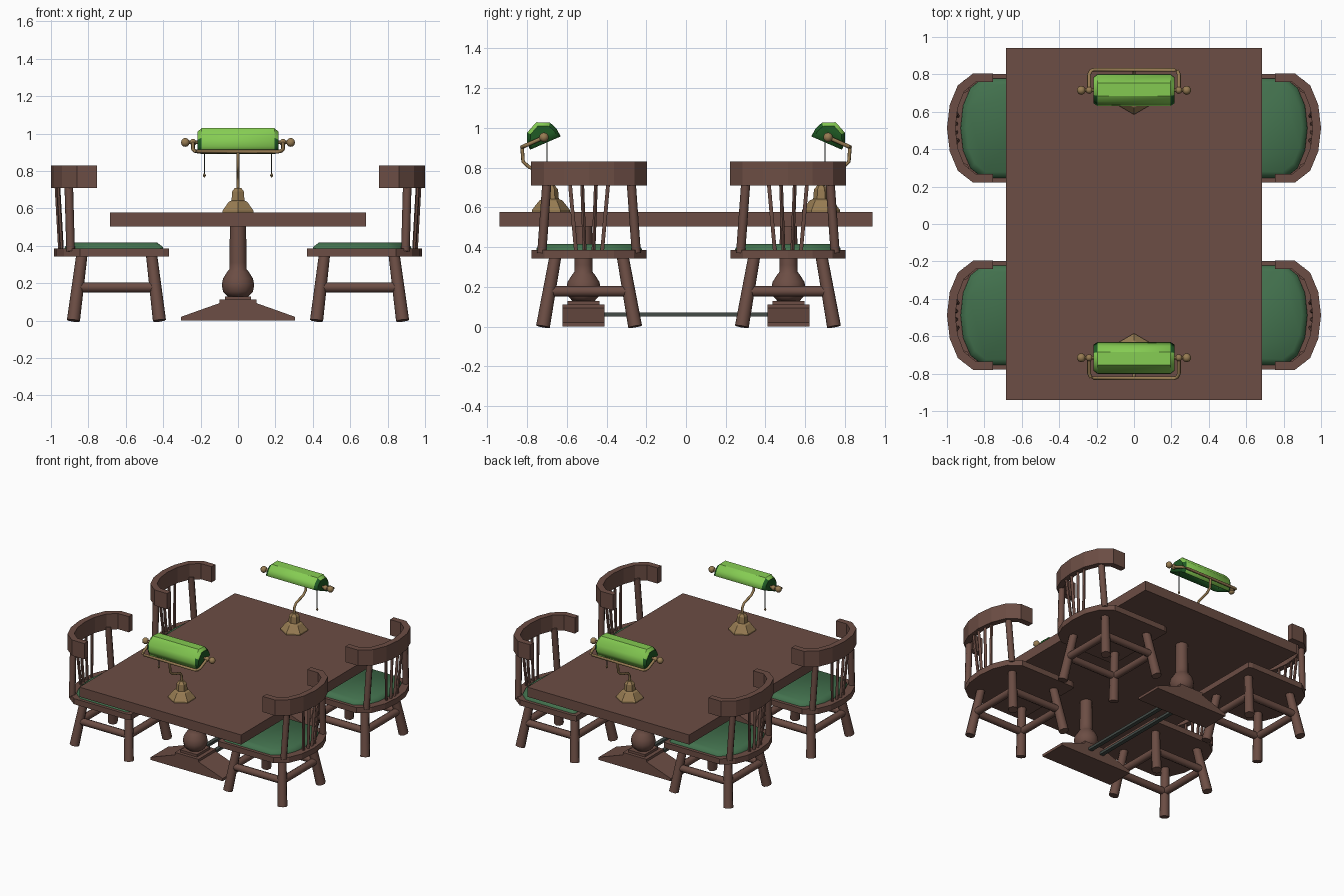
import bpy, bmesh, math
from mathutils import Vector, Matrix

if "Cube" in bpy.data.objects:
    bpy.data.objects.remove(bpy.data.objects["Cube"])


def mat(name, *rgb):
    m = bpy.data.materials.new(name)
    m.diffuse_color = (*rgb, 1)
    m.use_nodes = True
    m.node_tree.nodes["Principled BSDF"].inputs["Base Color"].default_value = m.diffuse_color
    return m


WOOD = mat("brown wood", 0.150, 0.075, 0.058)
CUSHION = mat("cushion green", 0.055, 0.165, 0.075)
GLASS = mat("bright green glass", 0.235, 0.60, 0.085)
GLASS_DARK = mat("dark green glass", 0.014, 0.105, 0.018)
BRASS = mat("brass", 0.31, 0.20, 0.085)
IRON = mat("dark iron", 0.055, 0.07, 0.062)
PLACE = Matrix()  # placement of the group being built


def finish(name, bm, mats, smooth=None):
    bmesh.ops.recalc_face_normals(bm, faces=bm.faces)
    me = bpy.data.meshes.new(name)
    bm.to_mesh(me)
    bm.free()
    ob = bpy.data.objects.new(name, me)
    for m in mats:
        me.materials.append(m)
    ob.matrix_world = PLACE.copy()
    bpy.context.collection.objects.link(ob)
    if smooth:
        bpy.ops.object.select_all(action='DESELECT')
        bpy.context.view_layer.objects.active = ob
        ob.select_set(True)
        bpy.ops.object.shade_smooth_by_angle(angle=math.radians(smooth))
    return ob


def loft(name, rings, m, smooth=None):
    """Skin closed rings of points and cap both ends."""
    bm = bmesh.new()
    vs = [[bm.verts.new(p) for p in r] for r in rings]
    n = len(vs[0])
    for a, b in zip(vs, vs[1:]):
        for i in range(n):
            j = (i + 1) % n
            bm.faces.new((a[i], a[j], b[j], b[i]))
    bm.faces.new(vs[0][::-1])
    bm.faces.new(vs[-1])
    return finish(name, bm, [m], smooth)


def prism(name, outline, z0, z1, m):
    return loft(name, [[(x, y, z) for x, y in outline] for z in (z0, z1)], m)


def box(name, x, y, z, m):
    return prism(name, [(x[0], y[0]), (x[1], y[0]), (x[1], y[1]), (x[0], y[1])], *z, m)


def lathe(name, x, y, profile, sides, m, smooth=None, turn=0.0):
    ang = [turn + 2 * math.pi * i / sides for i in range(sides)]
    return loft(name, [[(x + r * math.cos(a), y + r * math.sin(a), z) for a in ang]
                       for r, z in profile], m, smooth)


def tube(name, pts, r, m, sides=8, r_end=None, smooth=60):
    """Round bar through a list of points, optionally tapered."""
    pts = [Vector(p) for p in pts]
    rings = []
    for i, p in enumerate(pts):
        t = (pts[min(i + 1, len(pts) - 1)] - pts[max(i - 1, 0)]).normalized()
        side = Vector((1, 0, 0)) if abs(t.x) < 0.75 else Vector((0, 0, 1))
        u = (side - t * side.dot(t)).normalized()
        v = t.cross(u)
        rr = r + ((r_end if r_end else r) - r) * i / (len(pts) - 1)
        rings.append([p + rr * (u * math.cos(a) + v * math.sin(a))
                      for a in (2 * math.pi * k / sides for k in range(sides))])
    return loft(name, rings, m, smooth)


def ball(name, p, r, m):
    bm = bmesh.new()
    bmesh.ops.create_uvsphere(bm, u_segments=10, v_segments=6, radius=r,
                              matrix=Matrix.Translation(p))
    return finish(name, bm, [m], 60)


def both(half):
    """Complete a half outline (y > 0, ending on the axis) by mirroring in y."""
    return half + [(x, -y) for x, y in half[::-1] if y > 0]


# Table top, pedestals and the two iron stretchers
box("table_top", (-.685, .685), (-.94, .94), (.503, .577), WOOD)
for y in (-.516, .516):
    foot = [(-.305, 0), (.305, 0), (.305, .02), (.1, .093), (.1, .112), (-.1, .112),
            (-.1, .093), (-.305, .02)]
    loft("pedestal_foot", [[(x, y + d, z) for x, z in foot] for d in (-.105, .105)], WOOD)
    box("pedestal_plinth", (-.07, .07), (y - .08, y + .08), (.11, .13), WOOD)
    lathe("pedestal_column", 0, y, [(.055, .128), (.08, .155), (.087, .19), (.08, .225),
          (.058, .26), (.046, .275), (.046, .31), (.043, .51)], 12, WOOD, 50)
for x in (-.05, .05):
    box("iron_stretcher", (x - .015, x + .015), (-.42, .42), (.05, .07), IRON)


def chair():
    # seat and padded cushion
    prism("seat", both([(.37, .28), (.40, .29), (.845, .29), (.93, .225), (.972, .125),
                        (.985, 0)]), .342, .385, WOOD)
    pad = both([(.40, .255), (.42, .267), (.81, .267), (.875, .215), (.915, .12), (.928, 0)])
    loft("cushion", [[(.67 + (x - .67) * k, y * k, z) for x, y in pad]
                     for k, z in ((1, .38), (.99, .395), (.88, .417))], CUSHION, 60)
    # curved back rail
    outer = [(.755, .292), (.86, .292), (.942, .228), (.985, .125), (1.0, 0)]
    inner = [(.755, .247), (.845, .247), (.908, .195), (.943, .105), (.955, 0)]
    ring = outer + [(x, -y) for x, y in outer[-2::-1]]
    ring += [(x, -y) for x, y in inner[:-1]] + inner[::-1]
    prism("back_rail", ring, .71, .83, WOOD)
    for s in (-1, 1):
        # posts, spindles and legs
        tube("back_post", [(.895, s * .238, .37), (.905, s * .212, .73)], .023, WOOD)
        for lo, hi, x in ((.065, .097, .95), (.022, .035, .958)):
            tube("back_spindle", [(x - .008, s * lo, .37), (x + .012, s * hi, .73)], .011, WOOD, 6)
        tube("front_leg", [(.42, s * .232, 0), (.462, s * .17, .35)], .035, WOOD, 8, .03)
        tube("back_leg", [(.88, s * .232, 0), (.835, s * .17, .35)], .035, WOOD, 8, .03)
        tube("side_stretcher", [(.44, s * .2, .178), (.858, s * .2, .178)], .027, WOOD)
    for x in (.441, .857):
        tube("cross_stretcher", [(x, -.2, .178), (x, .2, .178)], .027, WOOD)


def shade():
    # tilted half-round glass shade, open below, with dark lining and ends
    prof = [(-.084, 0), (-.08, .045), (-.062, .085), (0, .114), (.062, .085), (.082, .045), (.084, 0)]
    bm = bmesh.new()
    rows = []
    for x, k in ((-.216, .82), (-.195, 1), (.195, 1), (.216, .82)):
        rows.append([bm.verts.new((x, .708 + .92 * s * k + .4 * t * k,
                                   .924 - .4 * s * k + .92 * t * k)) for s, t in prof])
    for r, (a, b) in enumerate(zip(rows, rows[1:])):
        for i in range(6):
            f = bm.faces.new((a[i], a[i + 1], b[i + 1], b[i]))
            f.material_index = int(r != 1 and i not in (2, 3))
    for r in (rows[0], rows[-1]):
        bm.faces.new(r).material_index = 1
    ob = finish("lamp_shade", bm, [GLASS, GLASS_DARK], 40)
    mod = ob.modifiers.new("thickness", 'SOLIDIFY')
    mod.thickness = .006
    mod.offset = -1
    mod.material_offset = 1
    mod.material_offset_rim = 1


def lamp():
    # hexagonal foot and curved stem
    lathe("lamp_base", 0, .68, [(.095, .575), (.095, .588), (.058, .635), (.04, .642),
          (.036, .69), (.02, .71)], 6, BRASS, None, math.pi / 2)
    tube("lamp_stem", [(0, .68, .70), (0, .682, .75), (0, .70, .775), (0, .79, .803),
         (0, .82, .83), (0, .825, .90)], .009, BRASS)
    # bracket round the back of the shade, with axle and end knobs
    arm = [(.24, .715, .953), (.24, .80, .915), (.232, .818, .907), (.215, .825, .904)]
    tube("lamp_bracket", arm + [(-x, y, z) for x, y, z in arm[::-1]], .010, BRASS)
    for s in (-1, 1):
        tube("lamp_axle", [(s * .20, .715, .953), (s * .28, .715, .953)], .009, BRASS)
        ball("lamp_collar", (s * .24, .715, .953), .019, BRASS)
        ball("lamp_knob", (s * .282, .715, .953), .024, BRASS)
    shade()
    # pull chain
    tube("pull_chain", [(.18, .70, .95), (.18, .70, .785)], .003, IRON, 5)
    lathe("chain_pull", .18, .70, [(.002, .765), (.009, .776), (.002, .79)], 6, BRASS)


# Four chairs and two lamps, each side turned half round
for turn in (0, math.pi):
    spin = Matrix.Rotation(turn, 4, 'Z')
    for y in (-.488, .513):
        PLACE = Matrix.Translation((0, y, 0)) @ spin
        chair()
    PLACE = spin
    lamp()
